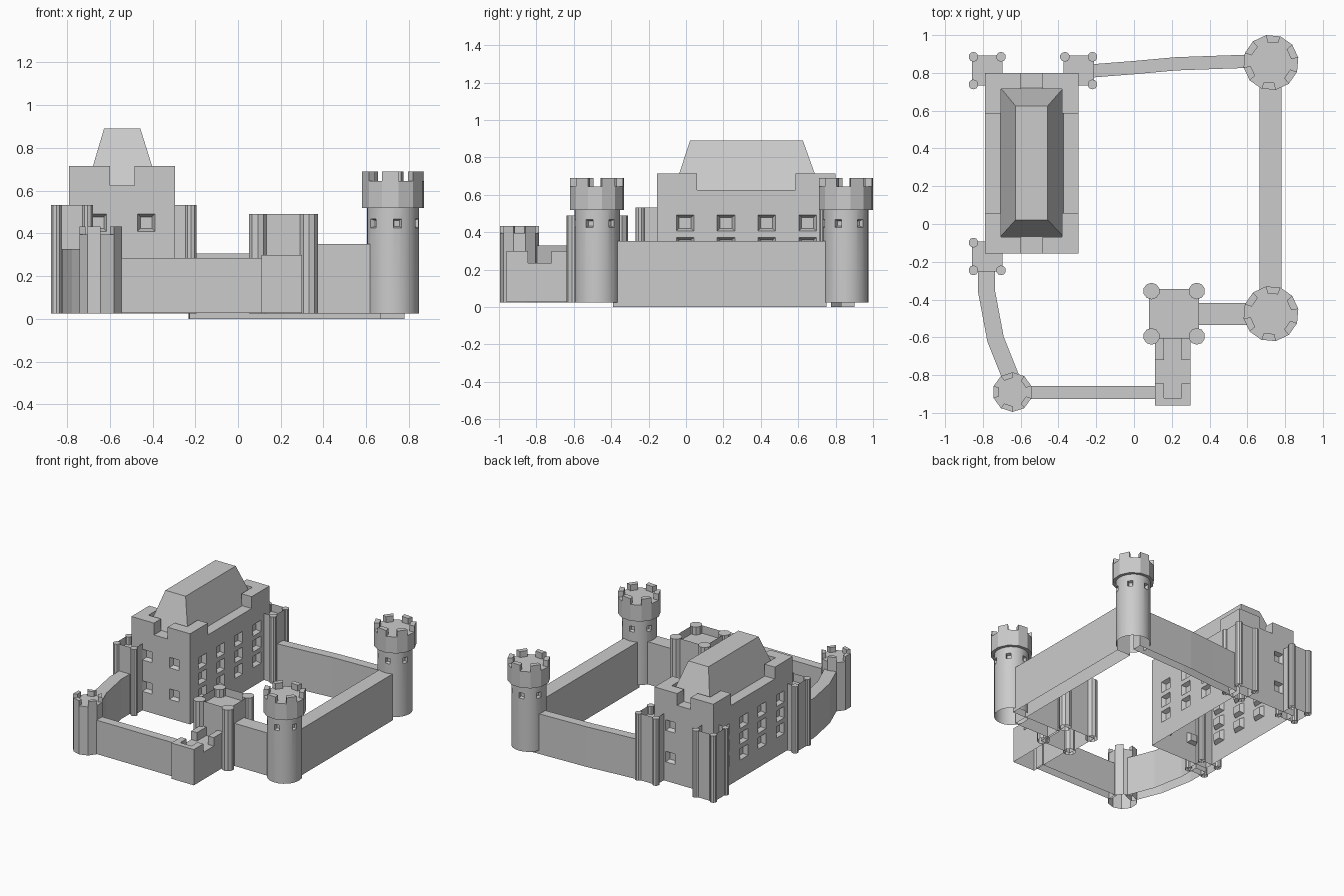
import bpy, bmesh
from math import cos, sin, radians
from mathutils import Vector, Matrix

if "Cube" in bpy.data.objects:
    bpy.data.objects.remove(bpy.data.objects["Cube"])

def new_object(name, bm):
    bmesh.ops.recalc_face_normals(bm, faces=bm.faces[:])
    me = bpy.data.meshes.new(name)
    bm.to_mesh(me)
    bm.free()
    ob = bpy.data.objects.new(name, me)
    bpy.context.collection.objects.link(ob)
    return ob

def add_prism(bm, pts, z0, z1, top_pts=None):
    lo = [bm.verts.new((x, y, z0)) for x, y in pts]
    hi = [bm.verts.new((x, y, z1)) for x, y in (top_pts or pts)]
    n = len(pts)
    for i in range(n):
        j = (i + 1) % n
        bm.faces.new((lo[i], lo[j], hi[j], hi[i]))
    top = bm.faces.new(hi)
    bm.faces.new(lo[::-1])
    return top

def open_bottom(ob):
    # hollow shell: remove the faces resting on the ground
    bm = bmesh.new()
    bm.from_mesh(ob.data)
    zmin = min(v.co.z for v in bm.verts)
    low = [f for f in bm.faces if all(v.co.z < zmin + 1e-4 for v in f.verts)]
    bmesh.ops.delete(bm, geom=low, context='FACES_ONLY')
    bm.to_mesh(ob.data)
    bm.free()

def prism(name, pts, z0, z1, top_pts=None, hollow=False):
    bm = bmesh.new()
    add_prism(bm, pts, z0, z1, top_pts)
    ob = new_object(name, bm)
    if hollow:
        open_bottom(ob)
    return ob

def rect(x0, x1, y0, y1):
    return [(x0, y0), (x1, y0), (x1, y1), (x0, y1)]

def ring(cx, cy, r, n, start=0):
    return [(cx + r * cos(radians(start + 360 * i / n)),
             cy + r * sin(radians(start + 360 * i / n))) for i in range(n)]

def cut_windows(ob, windows, depth):
    # tapered recesses: (position on surface, outward angle, width, height)
    bm = bmesh.new()
    for pos, ang, w, h in windows:
        part = bmesh.new()
        vs = []
        for d, k in ((-depth, 0.68), (depth, 1.32)):
            vs.append([part.verts.new((d, sy * w / 2 * k, sz * h / 2 * k))
                       for sy, sz in ((-1, -1), (1, -1), (1, 1), (-1, 1))])
        a, b = vs
        part.faces.new(a)
        part.faces.new(b)
        for i in range(4):
            j = (i + 1) % 4
            part.faces.new((a[i], a[j], b[j], b[i]))
        part.transform(Matrix.Translation(Vector(pos)) @ Matrix.Rotation(radians(ang), 4, 'Z'))
        tmp = bpy.data.meshes.new("tmp")
        part.to_mesh(tmp)
        part.free()
        bm.from_mesh(tmp)
        bpy.data.meshes.remove(tmp)
    cutter = new_object("window_cutter", bm)
    cutter.hide_render = True
    mod = ob.modifiers.new("windows", 'BOOLEAN')
    mod.operation, mod.solver, mod.object = 'DIFFERENCE', 'EXACT', cutter
    bpy.context.view_layer.objects.active = ob
    bpy.ops.object.modifier_apply(modifier=mod.name)
    bpy.data.objects.remove(cutter)

def smooth(ob):
    bpy.ops.object.select_all(action='DESELECT')
    ob.select_set(True)
    bpy.context.view_layer.objects.active = ob
    bpy.ops.object.shade_smooth_by_angle(angle=radians(30))

def merlons(name, cx, cy, r, n, start, z0, z1, thick):
    # one block on every second side of the crown
    outer, inner = ring(cx, cy, r, n, start), ring(cx, cy, r - thick, n, start)
    bm = bmesh.new()
    for i in range(0, n, 2):
        j = (i + 1) % n
        add_prism(bm, [outer[i], outer[j], inner[j], inner[i]], z0, z1)
    new_object(name, bm)

def round_tower(name, cx, cy):
    shaft = prism(name + "_shaft", ring(cx, cy, 0.122, 24), 0.025, 0.53)
    cut_windows(shaft, [((cx + 0.121 * cos(radians(a)), cy + 0.121 * sin(radians(a)), 0.447),
                         a, 0.038, 0.042) for a in range(-80, 280, 60)], 0.022)
    open_bottom(shaft)
    smooth(shaft)
    prism(name + "_crown", ring(cx, cy, 0.147, 12, -110), 0.52, 0.645)
    merlons(name + "_merlons", cx, cy, 0.147, 12, -110, 0.645, 0.69, 0.038)

def turret(name, cx, cy, half, corner, r, pit, z1):
    # square body with a sunken top and round corner piers
    bm = bmesh.new()
    top = add_prism(bm, rect(cx - half, cx + half, cy - half, cy + half), 0.025, z1)
    bmesh.ops.inset_individual(bm, faces=[top], thickness=half - pit)
    res = bmesh.ops.extrude_discrete_faces(bm, faces=[top])
    bmesh.ops.translate(bm, verts=res['faces'][0].verts[:], vec=(0, 0, -0.06))
    open_bottom(new_object(name + "_body", bm))
    bm = bmesh.new()
    for sx in (-1, 1):
        for sy in (-1, 1):
            add_prism(bm, ring(cx + sx * corner, cy + sy * corner, r, 10, 18), 0.025, z1)
    open_bottom(new_object(name + "_piers", bm))

def wall(name, path, width, z0, z1):
    # curtain wall following a centre line
    p = [Vector(q) for q in path]
    left, right = [], []
    for i, q in enumerate(p):
        t = (p[min(i + 1, len(p) - 1)] - p[max(i - 1, 0)]).normalized()
        n = Vector((-t.y, t.x)) * width / 2
        left.append(tuple(q + n))
        right.append(tuple(q - n))
    prism(name, left + right[::-1], z0, z1, hollow=True)

# keep: main block with windows
X0, X1, Y0, Y1 = -0.79, -0.295, -0.155, 0.80
CX, CY = (X0 + X1) / 2, (Y0 + Y1) / 2
keep = prism("keep_body", rect(X0, X1, Y0, Y1), 0.025, 0.625)
wins = []
for y in (-0.005, 0.214, 0.431, 0.65):
    for z in (0.45, 0.33, 0.21):
        wins += [((X1, y, z), 0, 0.094, 0.086), ((X0, y, z), 180, 0.094, 0.086)]
for x in (CX - 0.113, CX + 0.113):
    for z in (0.45, 0.21):
        wins += [((x, Y0, z), -90, 0.08, 0.08), ((x, Y1, z), 90, 0.08, 0.08)]
cut_windows(keep, wins, 0.03)
open_bottom(keep)

# keep: L-shaped corner parapets
bm = bmesh.new()
hx, hy, t = (X1 - X0) / 2, (Y1 - Y0) / 2, 0.085
L = [(0.057, hy), (hx, hy), (hx, 0.263), (hx - t, 0.263), (hx - t, hy - t), (0.057, hy - t)]
for sx in (-1, 1):
    for sy in (-1, 1):
        add_prism(bm, [(CX + sx * a, CY + sy * b) for a, b in L], 0.625, 0.715)
new_object("keep_parapet", bm)

# keep: hipped roof with flat top
prism("keep_roof", rect(-0.706, -0.374, -0.066, 0.72), 0.625, 0.89,
      rect(-0.627, -0.457, 0.022, 0.625))

# corner turrets of the keep and the gate tower
for i, (x, y) in enumerate([(-0.777, 0.812), (-0.293, 0.812), (-0.777, -0.172)]):
    turret(f"keep_turret_{i}", x, y, 0.08, 0.073, 0.026, 0.056, 0.533)
turret("gate_tower", 0.2125, -0.475, 0.132, 0.12, 0.044, 0.099, 0.49)

# gatehouse with parapet
prism("gatehouse", rect(0.11, 0.30, -0.96, -0.60), 0.028, 0.235, hollow=True)
prism("gatehouse_front_parapet",
      [(0.11, -0.845), (0.11, -0.96), (0.30, -0.96), (0.30, -0.845),
       (0.252, -0.845), (0.252, -0.92), (0.158, -0.92), (0.158, -0.845)], 0.235, 0.30)
for side, x in (("left", 0.11), ("right", 0.252)):
    prism(f"gatehouse_{side}_parapet", rect(x, x + 0.048, -0.72, -0.60), 0.235, 0.30)

# round towers
round_tower("northeast_tower", 0.725, 0.855)
round_tower("southeast_tower", 0.725, -0.475)
prism("southwest_tower", ring(-0.643, -0.89, 0.105, 10, 18), 0.025, 0.395, hollow=True)
merlons("southwest_merlons", -0.643, -0.89, 0.105, 10, 18, 0.395, 0.433, 0.03)

# curtain walls
wall("east_wall", [(0.723, -0.39), (0.723, 0.75)], 0.115, 0, 0.353)
wall("southeast_wall", [(0.33, -0.477), (0.64, -0.477)], 0.115, 0.025, 0.35)
wall("south_wall", [(-0.56, -0.892), (0.12, -0.892)], 0.068, 0.028, 0.286)
wall("north_wall", [(-0.23, 0.81), (0.0, 0.828), (0.22, 0.848), (0.70, 0.865)], 0.07, 0, 0.305)
wall("west_wall", [(-0.78, -0.2), (-0.78, -0.36), (-0.733, -0.61), (-0.645, -0.83)], 0.09, 0.025, 0.328)
